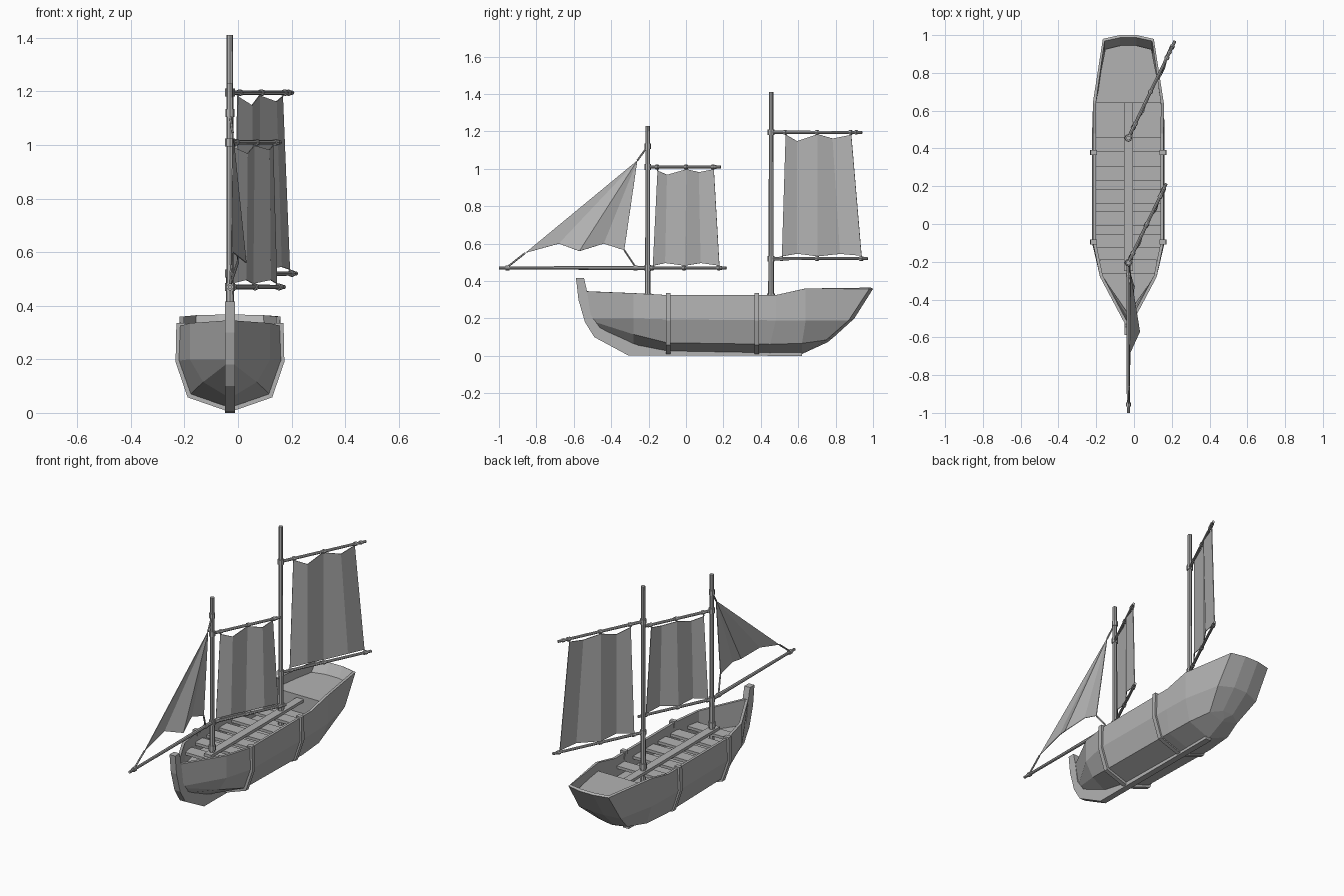
import bpy, bmesh
from mathutils import Vector

if "Cube" in bpy.data.objects:
    bpy.data.objects.remove(bpy.data.objects["Cube"], do_unlink=True)

grey = bpy.data.materials.new("plain_grey")
grey.use_nodes = True
COLOUR = (0.45, 0.45, 0.45, 1)
grey.diffuse_color = COLOUR
grey.node_tree.nodes["Principled BSDF"].inputs["Base Color"].default_value = COLOUR

CX = -0.03        # centreline of the boat
MAIN_Y, FORE_Y = 0.455, -0.205
SWING = 0.48      # sideways swing of the yards per unit of length


def finish(name, bm, normals=True):
    if normals:
        bmesh.ops.recalc_face_normals(bm, faces=bm.faces)
    mesh = bpy.data.meshes.new(name)
    bm.to_mesh(mesh)
    bm.free()
    mesh.materials.append(grey)
    obj = bpy.data.objects.new(name, mesh)
    bpy.context.scene.collection.objects.link(obj)
    return obj


def thicken(obj, amount, offset):
    mod = obj.modifiers.new("thickness", "SOLIDIFY")
    mod.thickness = amount
    mod.offset = offset


def prism(name, points, direction):
    """Extrude a flat outline along a direction."""
    bm = bmesh.new()
    face = bm.faces.new([bm.verts.new(p) for p in points])
    new = bmesh.ops.extrude_face_region(bm, geom=[face])["geom"]
    moved = [v for v in new if isinstance(v, bmesh.types.BMVert)]
    bmesh.ops.translate(bm, verts=moved, vec=direction)
    return finish(name, bm)


def box(name, x0, x1, y0, y1, z0, z1):
    return prism(name, [(x0, y0, z0), (x1, y0, z0), (x1, y1, z0), (x0, y1, z0)],
                 (0, 0, z1 - z0))


def pole(name, a, b, r1, r2=None, sides=8):
    a, b = Vector(a), Vector(b)
    bm = bmesh.new()
    bmesh.ops.create_cone(bm, cap_ends=True, segments=sides, radius1=r1,
                          radius2=r1 if r2 is None else r2, depth=(b - a).length)
    bm.transform((b - a).to_track_quat("Z", "Y").to_matrix().to_4x4())
    bmesh.ops.translate(bm, verts=bm.verts, vec=(a + b) / 2)
    return finish(name, bm)


def ring(name, centre, direction, r, length):
    d = Vector(direction).normalized() * length / 2
    c = Vector(centre)
    pole(name, c - d, c + d, r)


def deck(name, half, z0, z1):
    """Symmetric floor from (y, half width) points."""
    pts = [(CX + w, y, z0) for y, w in half]
    pts += [(CX - w, y, z0) for y, w in reversed(half)]
    return prism(name, pts, (0, 0, z1 - z0))


# Hull: stations of rim, wale, chine and keel as (y, half width, z)
stations = [
    [(-.54, .012, .345), (-.51, .012, .2), (-.5, .01, .185), (-.47, 0, .14)],
    [(-.28, .15, .335), (-.28, .15, .2), (-.28, .1, .115), (-.28, 0, .055)],
    [(-.1, .187, .325), (-.1, .192, .195), (-.1, .148, .07), (-.1, 0, .02)],
    [(.48, .187, .325), (.48, .192, .19), (.45, .15, .062), (.45, 0, .01)],
    [(.64, .188, .36), (.64, .187, .19), (.62, .14, .067), (.62, 0, .01)],
    [(.98, .135, .358), (.87, .14, .19), (.75, .1, .085), (.74, 0, .065)],
    [(1, .045, .358), (.9, .045, .2), (.79, .035, .1), (.76, 0, .075)],
]
bm = bmesh.new()
rows = []
for s in stations:
    right = [bm.verts.new((CX - w, y, z)) for y, w, z in s]
    left = [bm.verts.new((CX + w, y, z)) for y, w, z in s[:3]]
    rows.append(right + left[::-1])
for a, b in zip(rows, rows[1:]):
    for i in range(6):
        bm.faces.new((a[i], a[i + 1], b[i + 1], b[i]))
last = rows[-1]
for i in range(2):
    bm.faces.new((last[i], last[i + 1], last[5 - i], last[6 - i]))
bm.faces.new((last[2], last[3], last[4]))
bmesh.ops.recalc_face_normals(bm, faces=bm.faces)
bm.faces.ensure_lookup_table()
if bm.faces[6].normal.x > 0:       # a right-hand face must point to -x
    bmesh.ops.reverse_faces(bm, faces=bm.faces)
thicken(finish("hull", bm, False), 0.016, -1)

# Stem post running into the keel
stem = [(-.588, .415), (-.575, .3), (-.54, .18), (-.49, .1), (-.31, .003), (.62, 0),
        (.62, .02), (-.1, .03), (-.28, .065), (-.46, .15), (-.51, .22), (-.53, .35),
        (-.545, .415)]
prism("stem_and_keel", [(CX - .019, y, z) for y, z in stem], (.038, 0, 0))

# Straps around the hull, hooked over the rim
for n, y in enumerate((-.095, .378)):
    outer = [(.2, .335), (.203, .19), (.158, .058), (0, .003)]
    inner = [(0, .02), (.145, .07), (.186, .195), (.165, .325), (.165, .335)]
    for side in (-1, 1):
        prism("hull_strap_%d" % n, [(CX + side * x, y - .013, z) for x, z in outer + inner],
              (0, .026, 0))

# Decks, benches and gangway
deck("hold_floor", [(-.46, .012), (-.28, .135), (-.1, .176), (.64, .176)], .19, .205)
deck("stern_deck", [(.64, .178), (.925, .122), (.945, .04)], .29, .31)
box("stern_bulkhead", CX - .176, CX + .176, .64, .655, .2, .3)
for y, w in ((.422, .176), (.268, .176), (.145, .176), (.028, .176), (-.09, .172), (-.225, .15)):
    box("bench", CX - w, CX + w, y - .038, y + .038, .255, .272)
box("gangway", CX - .024, CX + .024, -.25, .64, .275, .292)

# Masts
for name, y, top, yards in (("main_mast", MAIN_Y, 1.41, (1.195, .52)),
                            ("fore_mast", FORE_Y, 1.23, (1.01, .47))):
    pole(name, (CX, y, .2), (CX, y, top), .0135, .012)
    pole(name + "_foot", (CX, y, .2), (CX, y, yards[1]), .0165, .0145)
    ring(name + "_step", (CX, y, .318), (0, 0, 1), .021, .03)
    for z in yards:
        ring(name + "_collar", (CX, y, z), (0, 0, 1), .018, .03)
ring("fore_mast_stay_collar", (CX, FORE_Y, 1.12), (0, 0, 1), .017, .03)


def swung(mast_y, y, z, off=0):
    return (CX + (y - mast_y) * SWING + off, y - off * SWING, z)


def rig(name, mast_y, top_z, top_end, low_z, low_end, head, foot):
    """Two yards with a pleated sail hung between them."""
    along = (SWING, 1, 0)
    for part, z, end in (("upper", top_z, top_end), ("lower", low_z, low_end)):
        pole(name + "_%s_yard" % part, (CX, mast_y, z), swung(mast_y, end, z), .009, .008)
        ring(name + "_%s_yard_tip" % part, swung(mast_y, end - .03, z), along, .0115, .014)
    bm = bmesh.new()
    lines = []
    for edge in (head, foot):
        lines.append([bm.verts.new(swung(mast_y, y, z, .012 if i % 2 else -.008))
                      for i, (y, z) in enumerate(edge)])
    for i in range(len(head) - 1):
        bm.faces.new((lines[0][i], lines[0][i + 1], lines[1][i + 1], lines[1][i]))
    thicken(finish(name + "_sail", bm), .004, 0)
    # lashings
    for edge, z in ((head, top_z), (foot, low_z)):
        for y, ez in edge[::2]:
            ring(name + "_lashing", swung(mast_y, y, z), along, .0125, .016)
            pole(name + "_tie", swung(mast_y, y, z), swung(mast_y, y, ez, -.008), .004, sides=5)


rig("main", MAIN_Y, 1.195, .94, .52, .97,
    [(.53, 1.182), (.6, 1.148), (.7, 1.185), (.79, 1.162), (.88, 1.182)],
    [(.51, .532), (.6, .546), (.7, .532), (.83, .545), (.935, .535)])
rig("fore", FORE_Y, 1.01, .185, .47, .215,
    [(-.155, .99), (-.095, .968), (0, .998), (.075, .982), (.145, .998)],
    [(-.18, .482), (-.105, .496), (-.01, .482), (.085, .496), (.175, .482)])

# Bowsprit boom
pole("boom", (CX, -1, .47), (CX, FORE_Y, .47), .008, .011)
ring("boom_tip", (CX, -.955, .47), (0, 1, 0), .0135, .02)
ring("boom_lashing", (CX, -.27, .47), (0, 1, 0), .0135, .02)

# Triangular head sail, fanned from its peak
peak = (CX + .01, -.26, 1.045)
foot = [(CX + .005, -.86, .55), (CX + .01, -.68, .6), (.03, -.57, .56),
        (CX + .025, -.44, .6), (CX + .03, -.33, .565)]
bm = bmesh.new()
tip = bm.verts.new(peak)
low = [bm.verts.new(p) for p in foot]
for a, b in zip(low, low[1:]):
    bm.faces.new((tip, a, b))
thicken(finish("head_sail", bm), .004, 0)
for a, b in ((peak, (CX, FORE_Y, 1.12)), (foot[0], (CX, -.955, .475)),
             (foot[-1], (CX, -.27, .475))):
    pole("head_sail_rope", a, b, .005, sides=6)
